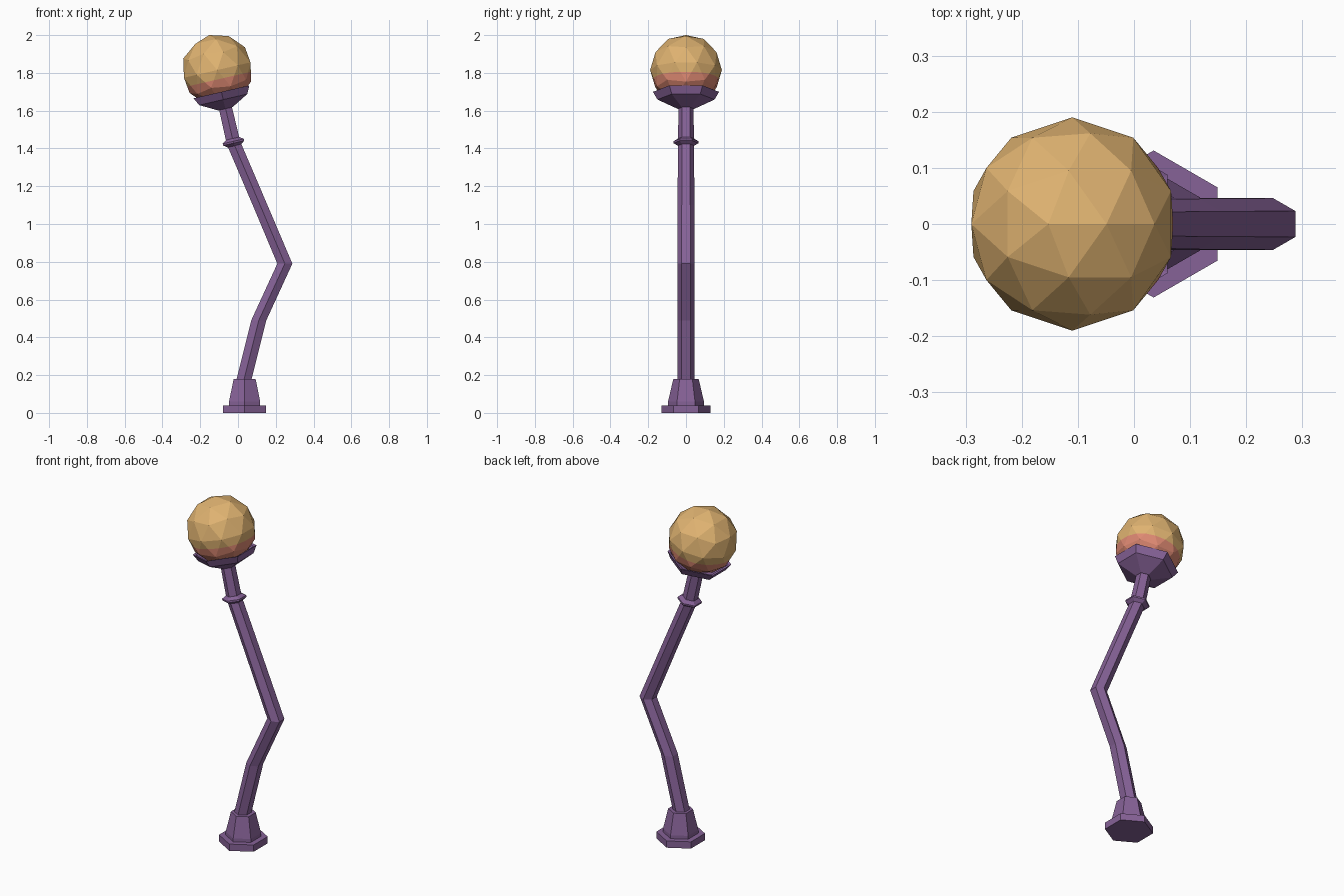
import bpy, bmesh, math
from mathutils import Vector, Matrix

if "Cube" in bpy.data.objects:
    bpy.data.objects.remove(bpy.data.objects["Cube"])

TILT = math.radians(-13)  # lean of the lamp head


def material(name, rgb):
    m = bpy.data.materials.new(name)
    m.diffuse_color = (*rgb, 1)
    m.use_nodes = True
    m.node_tree.nodes["Principled BSDF"].inputs["Base Color"].default_value = m.diffuse_color
    return m


PURPLE = material("purple metal", (0.24, 0.122, 0.31))
GOLD = material("warm gold glass", (0.74, 0.45, 0.165))
CORAL = material("coral glass", (0.73, 0.25, 0.17))


def hex_tube(name, sections):
    """Skin hexagonal sections given as (x, z, radius, tilt about y)."""
    bm = bmesh.new()
    rings = []
    for x, z, r, tilt in sections:
        rot = Matrix.Rotation(tilt, 3, 'Y')
        rings.append([bm.verts.new(Vector((x, 0, z)) + rot @ Vector(
            (r * math.cos(a), r * math.sin(a), 0)))
            for a in (math.radians(30 + 60 * i) for i in range(6))])
    for lo, hi in zip(rings, rings[1:]):
        for i in range(6):
            j = (i + 1) % 6
            bm.faces.new((lo[i], lo[j], hi[j], hi[i]))
    bm.faces.new(rings[0][::-1])
    bm.faces.new(rings[-1])
    bmesh.ops.recalc_face_normals(bm, faces=bm.faces)
    me = bpy.data.meshes.new(name)
    bm.to_mesh(me)
    bm.free()
    me.materials.append(PURPLE)
    ob = bpy.data.objects.new(name, me)
    bpy.context.collection.objects.link(ob)
    return ob


def tilted(x, z, profile):
    """Turn (radius, height) points into sections along the leaning axis."""
    return [(x + h * math.sin(TILT), z + h * math.cos(TILT), r, TILT)
            for r, h in profile]


# Foot: flat plate and tapered socket
hex_tube("base_plate", [(0.035, 0, 0.131, 0), (0.035, 0.04, 0.131, 0)])
hex_tube("base_socket", [(0.035, 0.04, 0.095, 0), (0.035, 0.06, 0.095, 0),
                         (0.035, 0.18, 0.067, 0)])

# Crooked pole
hex_tube("pole", [(0.015, 0.11, 0.046, 0), (0.11, 0.49, 0.046, 0),
                  (0.248, 0.79, 0.046, 0), (0.117, 1.10, 0.045, 0),
                  (-0.024, 1.43, 0.042, TILT), (-0.069, 1.625, 0.04, TILT)])

# Collar ring and lamp cup
hex_tube("collar", tilted(-0.024, 1.433, [
    (0.042, -0.02), (0.066, -0.005), (0.066, 0.005), (0.042, 0.02)]))
hex_tube("lamp_cup", tilted(-0.067, 1.61, [
    (0.045, 0), (0.151, 0.05), (0.175, 0.092), (0.158, 0.088),
    (0.135, 0.055), (0.05, 0.02)]))

# Globe: faceted ball, cut along a ring so its lower part is coral
bpy.ops.mesh.primitive_ico_sphere_add(subdivisions=2, radius=0.19)
globe = bpy.context.object
globe.name = "globe"
globe.data.materials.append(GOLD)
globe.data.materials.append(CORAL)
CUT = -0.049
bm = bmesh.new()
bm.from_mesh(globe.data)
bmesh.ops.bisect_plane(bm, geom=bm.verts[:] + bm.edges[:] + bm.faces[:],
                       plane_co=(0, 0, CUT), plane_no=(0, 0, 1))
for f in bm.faces:
    f.material_index = int(f.calc_center_median().z < CUT)
    f.smooth = False
bm.to_mesh(globe.data)
bm.free()
globe.rotation_euler = (0, TILT, 0)
globe.location = (-0.11, 0, 1.815)
